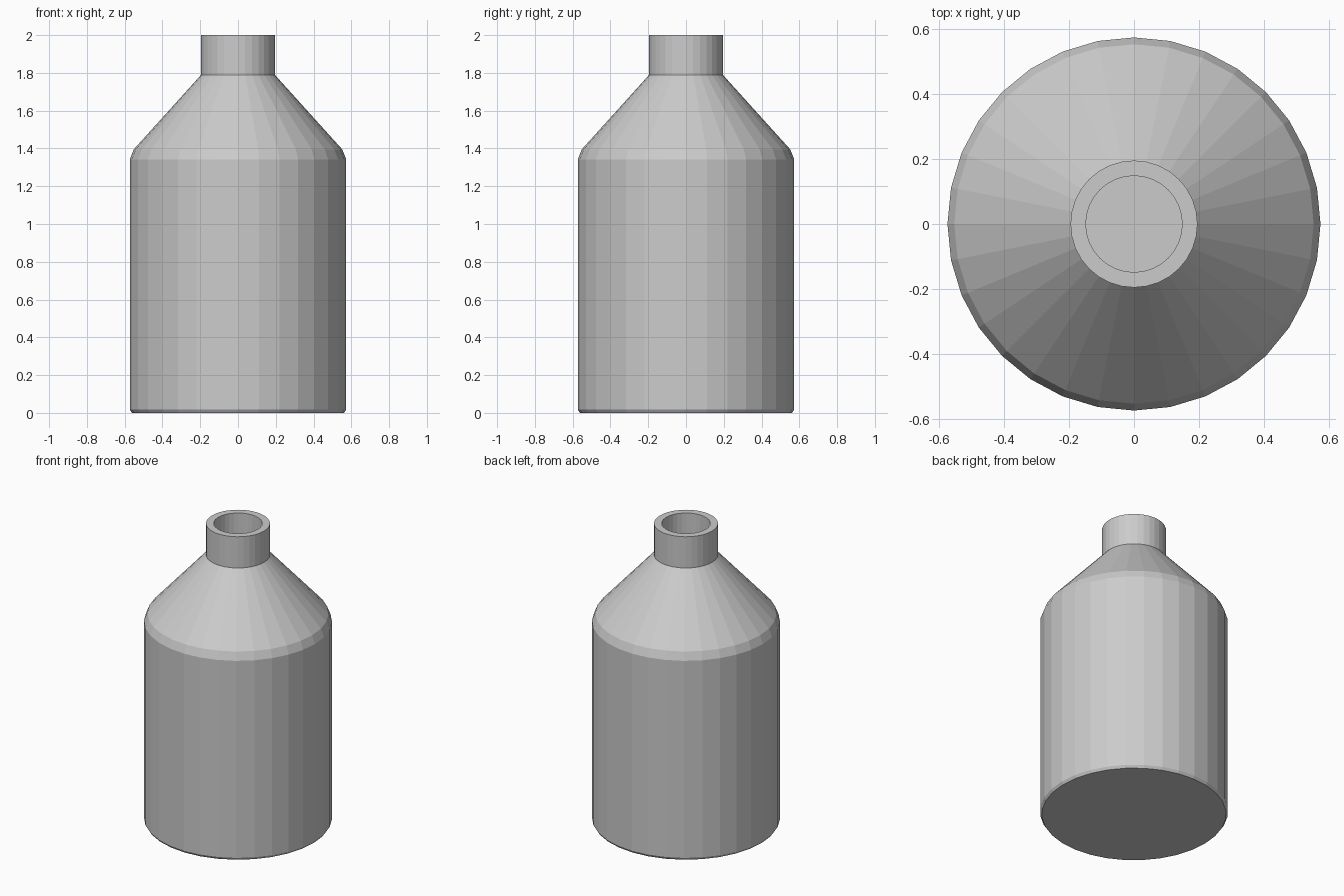
import bpy, bmesh
from math import cos, sin, pi

if "Cube" in bpy.data.objects:
    bpy.data.objects.remove(bpy.data.objects["Cube"])

SIDES = 32

# Outer profile from base to lip, then inner wall back down to the floor (radius, height)
profile = [
    (0.562, 0.0), (0.573, 0.017), (0.573, 1.342), (0.552, 1.395),
    (0.195, 1.79), (0.195, 2.0),
    (0.148, 2.0), (0.148, 1.77), (0.512, 1.37), (0.526, 1.33),
    (0.526, 0.05),
]

# Revolve the profile into faceted rings
bm = bmesh.new()
rings = []
for r, z in profile:
    rings.append([bm.verts.new((r * cos(2 * pi * i / SIDES), r * sin(2 * pi * i / SIDES), z))
                  for i in range(SIDES)])
for a, b in zip(rings, rings[1:]):
    for i in range(SIDES):
        j = (i + 1) % SIDES
        bm.faces.new((a[i], a[j], b[j], b[i]))

# Underside and inner floor
bm.faces.new(rings[0][::-1])
bm.faces.new(rings[-1])
bmesh.ops.recalc_face_normals(bm, faces=bm.faces)

mesh = bpy.data.meshes.new("bottle")
bm.to_mesh(mesh)
bm.free()
bottle = bpy.data.objects.new("bottle", mesh)
bpy.context.collection.objects.link(bottle)
